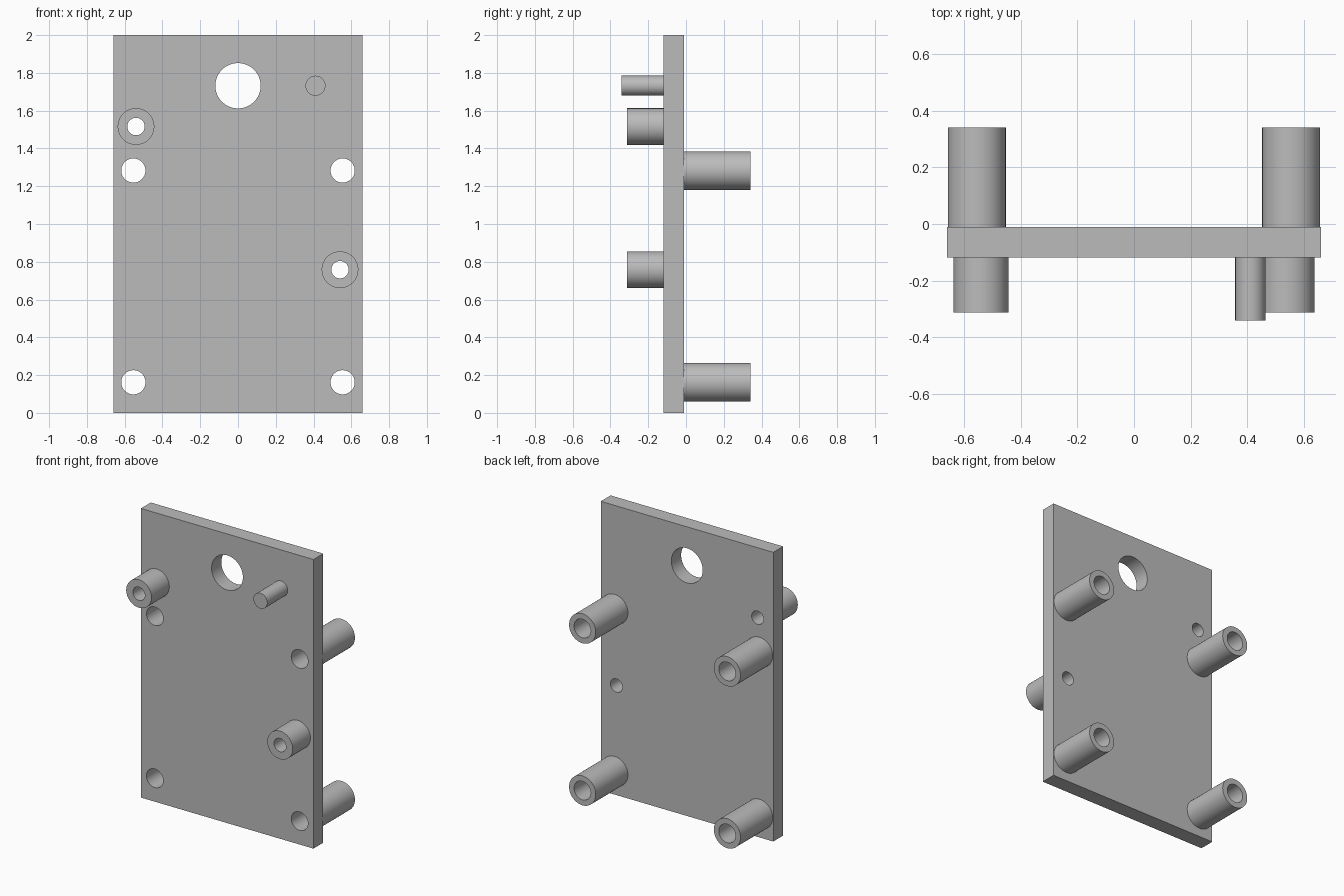
import bpy, bmesh, math
from mathutils import Matrix, Vector

cube = bpy.data.objects.get("Cube")
if cube:
    bpy.data.objects.remove(cube, do_unlink=True)

grey = bpy.data.materials.new("plain grey")
grey.use_nodes = True
COLOUR = (0.5, 0.5, 0.5, 1)
grey.diffuse_color = COLOUR
grey.node_tree.nodes["Principled BSDF"].inputs["Base Color"].default_value = COLOUR

SIDES = 64
PLATE_FRONT, PLATE_BACK = -0.118, -0.011
HALF_WIDTH, HEIGHT = 0.66, 2.0
POST_X, POST_HEIGHTS = 0.554, (0.162, 1.283)
POST_RADIUS, POST_BORE = 0.102, 0.064
BOSS_RADIUS, BOSS_BORE = 0.097, 0.046
PIN_RADIUS, WINDOW_RADIUS = 0.053, 0.12
TOP_ROW = 1.732
bosses = {"right_boss": (-0.54, 1.516), "left_boss": (0.54, 0.758)}


def make_object(name, bm):
    bmesh.ops.recalc_face_normals(bm, faces=bm.faces)
    mesh = bpy.data.meshes.new(name)
    bm.to_mesh(mesh)
    bm.free()
    mesh.materials.append(grey)
    obj = bpy.data.objects.new(name, mesh)
    bpy.context.collection.objects.link(obj)
    return obj


def select_only(obj):
    bpy.ops.object.select_all(action="DESELECT")
    obj.select_set(True)
    bpy.context.view_layer.objects.active = obj


def smooth(obj):
    select_only(obj)
    bpy.ops.object.shade_smooth_by_angle(angle=math.radians(30))


def add_rod(bm, x, z, radius, y0, y1):
    """Solid cylinder along y."""
    place = Matrix.Translation((x, (y0 + y1) / 2, z)) @ Matrix.Rotation(math.pi / 2, 4, "X")
    bmesh.ops.create_cone(bm, cap_ends=True, segments=SIDES, radius1=radius,
                          radius2=radius, depth=abs(y1 - y0), matrix=place)


def tube(name, x, z, outer, inner, y0, y1):
    """Hollow cylinder along y, spun from a rectangular section."""
    bm = bmesh.new()
    section = [bm.verts.new((x + r, y, z))
               for r, y in ((inner, y0), (outer, y0), (outer, y1), (inner, y1))]
    edges = [bm.edges.new((section[i], section[(i + 1) % 4])) for i in range(4)]
    bmesh.ops.spin(bm, geom=section + edges, cent=(x, 0, z), axis=(0, 1, 0),
                   angle=math.tau, steps=SIDES, use_merge=True)
    bmesh.ops.remove_doubles(bm, verts=bm.verts, dist=0.0001)
    smooth(make_object(name, bm))


# Flat mounting plate
bm = bmesh.new()
size = Vector((2 * HALF_WIDTH, PLATE_BACK - PLATE_FRONT, HEIGHT))
middle = Vector((0, (PLATE_FRONT + PLATE_BACK) / 2, HEIGHT / 2))
bmesh.ops.create_cube(bm, size=1, matrix=Matrix.Translation(middle) @ Matrix.Diagonal(size).to_4x4())
plate = make_object("mounting_plate", bm)

# Through holes: large round window, post bores and boss bores
holes = [(0, TOP_ROW, WINDOW_RADIUS)]
holes += [(s * POST_X, z, POST_BORE) for s in (-1, 1) for z in POST_HEIGHTS]
holes += [(x, z, BOSS_BORE) for x, z in bosses.values()]
bm = bmesh.new()
for x, z, radius in holes:
    add_rod(bm, x, z, radius, PLATE_FRONT - 0.1, PLATE_BACK + 0.1)
cutter = make_object("hole_cutter", bm)
cutter.hide_render = True
cut = plate.modifiers.new("holes", "BOOLEAN")
cut.operation, cut.solver, cut.object = "DIFFERENCE", "EXACT", cutter
select_only(plate)
bpy.ops.object.modifier_apply(modifier=cut.name)
bpy.data.objects.remove(cutter, do_unlink=True)
smooth(plate)

# Four long hollow posts on the back
for side, s in (("right", -1), ("left", 1)):
    for level, z in zip(("lower", "upper"), POST_HEIGHTS):
        tube(f"{level}_{side}_post", s * POST_X, z, POST_RADIUS, POST_BORE, PLATE_BACK, 0.341)

# Two short hollow bosses on the front
for name, (x, z) in bosses.items():
    tube(name, x, z, BOSS_RADIUS, BOSS_BORE, -0.312, PLATE_FRONT)

# Solid locating pin on the front
bm = bmesh.new()
add_rod(bm, 0.41, TOP_ROW, PIN_RADIUS, -0.341, PLATE_FRONT)
smooth(make_object("locating_pin", bm))
